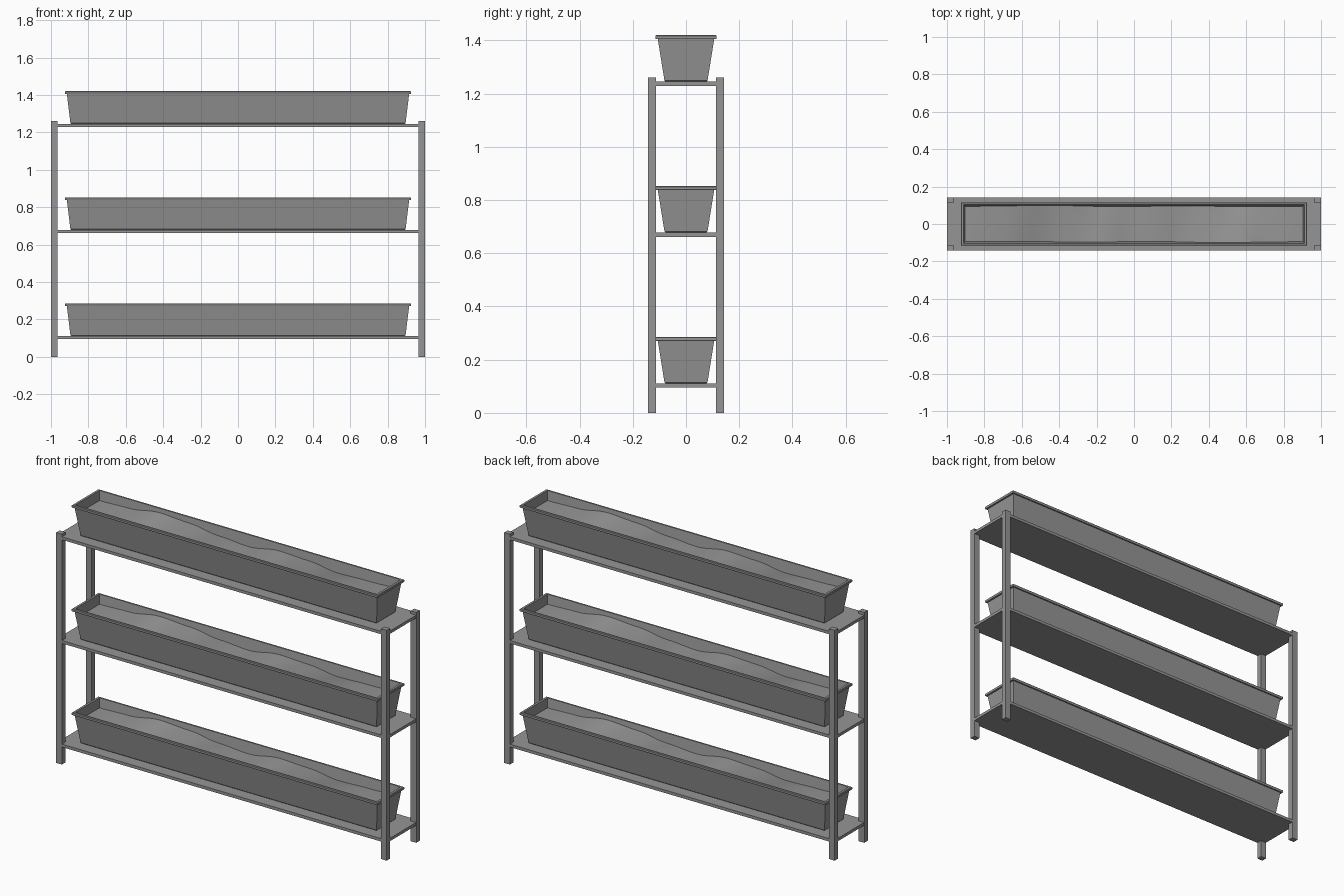
import bpy, bmesh, math

cube = bpy.data.objects.get("Cube")
if cube:
    bpy.data.objects.remove(cube, do_unlink=True)

# One plain grey for the whole stand
grey = bpy.data.materials.new("plain_grey")
grey.use_nodes = True
colour = (0.3, 0.3, 0.3, 1)
grey.diffuse_color = colour
grey.node_tree.nodes["Principled BSDF"].inputs["Base Color"].default_value = colour


def finish(name, bm, smooth=False):
    bmesh.ops.recalc_face_normals(bm, faces=bm.faces)
    mesh = bpy.data.meshes.new(name)
    bm.to_mesh(mesh)
    bm.free()
    mesh.materials.append(grey)
    for face in mesh.polygons:
        face.use_smooth = smooth
    obj = bpy.data.objects.new(name, mesh)
    bpy.context.collection.objects.link(obj)
    return obj


def box(name, size, centre):
    bm = bmesh.new()
    bmesh.ops.create_cube(bm, size=1)
    bmesh.ops.scale(bm, vec=size, verts=bm.verts)
    bmesh.ops.translate(bm, vec=centre, verts=bm.verts)
    return finish(name, bm)


def planter(name, base):
    # Rings run up the outside, over the folded rim and down the inside
    profile = [(0, 0.892, 0.077), (0.004, 0.896, 0.081), (0.16, 0.915, 0.106),
               (0.16, 0.924, 0.113), (0.163, 0.926, 0.115), (0.172, 0.926, 0.115),
               (0.175, 0.923, 0.112), (0.175, 0.911, 0.103), (0.01, 0.889, 0.075)]
    bm = bmesh.new()
    rings = [[bm.verts.new((sx * hx, sy * hy, base + z))
              for sx, sy in ((-1, -1), (1, -1), (1, 1), (-1, 1))]
             for z, hx, hy in profile]
    for low, high in zip(rings, rings[1:]):
        for i in range(4):
            j = (i + 1) % 4
            bm.faces.new((low[i], low[j], high[j], high[i]))
    bm.faces.new(rings[0])
    bm.faces.new(rings[-1])
    return finish(name, bm)


# Depth of the soil below the rim along the back wall, at even steps
DEPTHS = [0.05, 0.045, 0.022, 0.03, 0.05, 0.06, 0.036, 0.042, 0.06, 0.055, 0.05]


def wall_depth(u):
    t = min(max(u, 0), 1) * (len(DEPTHS) - 1)
    i = min(int(t), len(DEPTHS) - 2)
    blend = (1 - math.cos(math.pi * (t - i))) / 2
    return DEPTHS[i] + (DEPTHS[i + 1] - DEPTHS[i]) * blend


def soil(name, base):
    # Gently rolling surface, trimmed to the taper of the walls
    cols, rows = 60, 10
    bm = bmesh.new()
    grid = []
    for i in range(cols + 1):
        u = i / cols
        line = []
        for j in range(rows + 1):
            v = j / rows
            depth = wall_depth(u) * v + wall_depth(1 - u) * (1 - v)
            x = (2 * u - 1) * (0.911 - 0.13 * depth)
            y = (2 * v - 1) * (0.103 - 0.16 * depth)
            line.append(bm.verts.new((x, y, base + 0.175 - depth)))
        grid.append(line)
    for a, b in zip(grid, grid[1:]):
        for j in range(rows):
            bm.faces.new((a[j], b[j], b[j + 1], a[j + 1]))
    return finish(name, bm, smooth=True)


# Corner posts
for sx, side in ((-1, "right"), (1, "left")):
    for sy, end in ((-1, "front"), (1, "back")):
        box(f"{end}_{side}_post", (0.034, 0.03, 1.26), (sx * 0.983, sy * 0.128, 0.63))

# Three shelves, each carrying a planter filled with soil
for level, top in (("lower", 0.111), ("middle", 0.678), ("upper", 1.245)):
    box(f"{level}_shelf", (1.998, 0.284, 0.016), (0, 0, top - 0.008))
    planter(f"{level}_planter", top)
    soil(f"{level}_soil", top)
